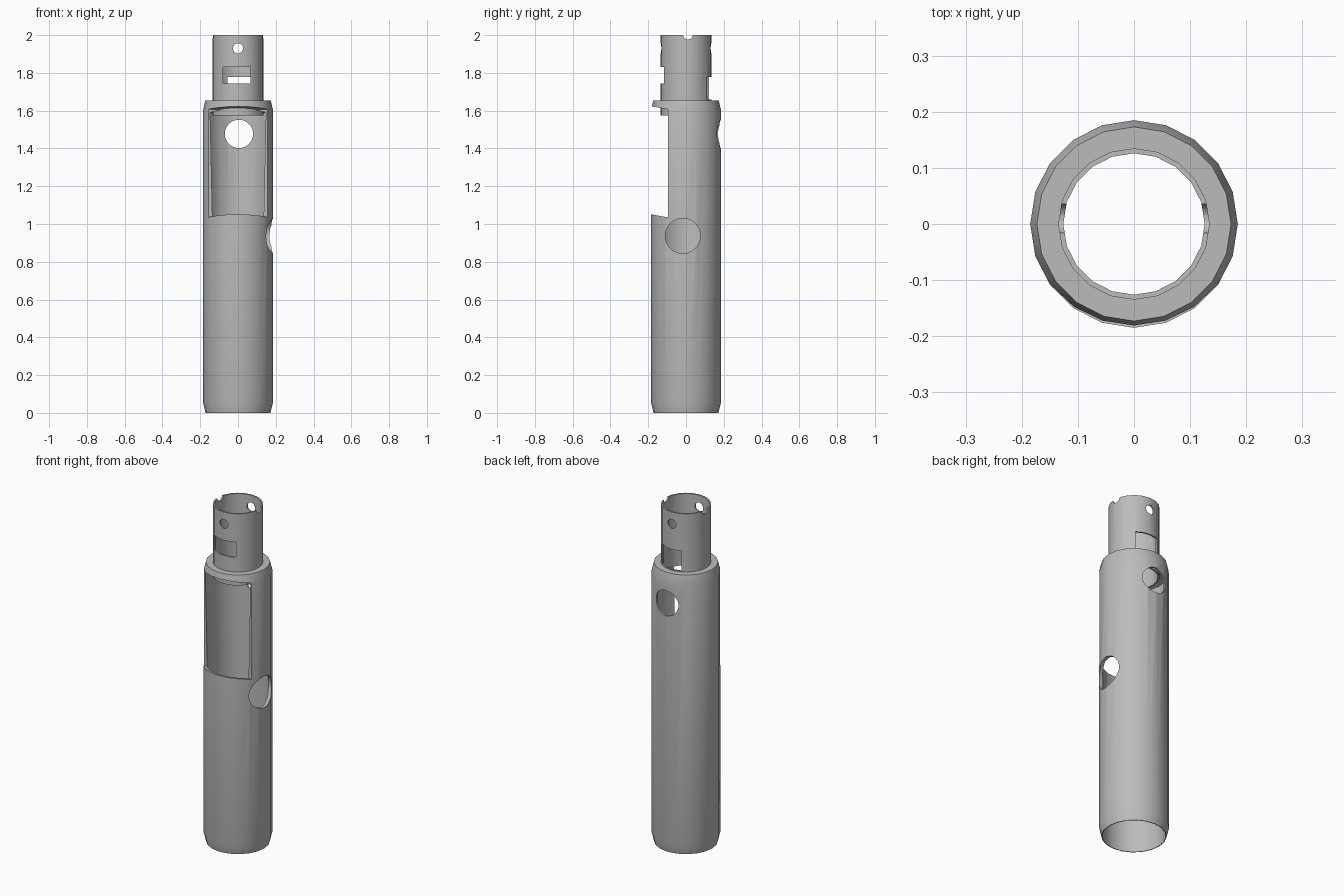
import bpy, bmesh
from math import pi, sin, cos, radians
from mathutils import Matrix, Vector

old = bpy.data.objects.get("Cube")
if old:
    bpy.data.objects.remove(old, do_unlink=True)

SIDES = 20

grey = bpy.data.materials.new("plain grey")
grey.use_nodes = True
grey.diffuse_color = (0.5, 0.5, 0.5, 1)
grey.node_tree.nodes["Principled BSDF"].inputs["Base Color"].default_value = (0.5, 0.5, 0.5, 1)


def add_object(name, bm):
    bmesh.ops.recalc_face_normals(bm, faces=bm.faces)
    mesh = bpy.data.meshes.new(name)
    bm.to_mesh(mesh)
    bm.free()
    mesh.materials.append(grey)
    obj = bpy.data.objects.new(name, mesh)
    bpy.context.scene.collection.objects.link(obj)
    return obj


def lathe(name, profile):
    """Spin a closed (radius, z) profile into a hollow solid."""
    bm = bmesh.new()
    rings = []
    for i in range(SIDES):
        a = 2 * pi * i / SIDES
        rings.append([bm.verts.new((r * cos(a), r * sin(a), z)) for r, z in profile])
    n = len(profile)
    for i in range(SIDES):
        a, b = rings[i], rings[(i + 1) % SIDES]
        for j in range(n):
            k = (j + 1) % n
            bm.faces.new((a[j], b[j], b[k], a[k]))
    return add_object(name, bm)


def drill(name, radius, start, end):
    """Round cutter running between two points."""
    start, end = Vector(start), Vector(end)
    axis = end - start
    turn = axis.to_track_quat('Z', 'Y').to_matrix().to_4x4()
    bm = bmesh.new()
    bmesh.ops.create_cone(bm, cap_ends=True, segments=32, radius1=radius, radius2=radius,
                          depth=axis.length,
                          matrix=Matrix.Translation((start + end) / 2) @ turn)
    return add_object(name, bm)


def block(name, low, high, slope=0):
    """Box cutter; slope lowers it towards the back."""
    low, high = Vector(low), Vector(high)
    bm = bmesh.new()
    bmesh.ops.create_cube(bm, size=1, matrix=Matrix.Translation((low + high) / 2)
                          @ Matrix.Diagonal((*(high - low), 1)))
    for v in bm.verts:
        v.co.z -= slope * (v.co.y - high.y)
    return add_object(name, bm)


def cut(target, cutters):
    bpy.context.view_layer.objects.active = target
    for c in cutters:
        c.hide_render = True
        mod = target.modifiers.new("cut", 'BOOLEAN')
        mod.operation = 'DIFFERENCE'
        mod.solver = 'EXACT'
        mod.object = c
        bpy.ops.object.modifier_apply(modifier=mod.name)
        bpy.data.objects.remove(c, do_unlink=True)


# Wide lower casing with chamfered ends and a thin flat roof ring
casing = lathe("casing", [
    (0.172, 0), (0.185, 0.055), (0.185, 1.605), (0.173, 1.655),
    (0.131, 1.655), (0.131, 1.605), (0.177, 1.59), (0.166, 1.03), (0.168, 0.05), (0.168, 0)])
cut(casing, [
    block("window_cutter", (-0.3, -0.3, 1.035), (0.3, -0.095, 1.607), slope=0.18),
    drill("back_hole_cutter", 0.075, (0.005, 0.05, 1.477), (0.005, 0.3, 1.477)),
    drill("side_hole_cutter", 0.093, (0.05, -0.017, 0.937), (0.3, -0.017, 0.937))])

# Narrow neck, reaching a little below the roof
neck = lathe("neck", [(0.135, 1.575), (0.135, 2), (0.126, 2), (0.126, 1.575)])
cut(neck, [
    block("front_slot_cutter", (-0.08, -0.2, 1.743), (0.067, -0.05, 1.832)),
    block("back_slot_cutter", (-0.055, 0.05, 1.66), (0.08, 0.2, 1.778)),
    drill("pin_hole_cutter", 0.027, (0, -0.2, 1.93), (0, 0.2, 1.93)),
    drill("rim_notch_cutter", 0.026, (-0.2, 0.01, 2.003), (0.2, 0.01, 2.003))])

# Soft sides with crisp edges
for obj in (casing, neck):
    bpy.ops.object.select_all(action='DESELECT')
    obj.select_set(True)
    bpy.context.view_layer.objects.active = obj
    bpy.ops.object.shade_smooth_by_angle(angle=radians(25))
